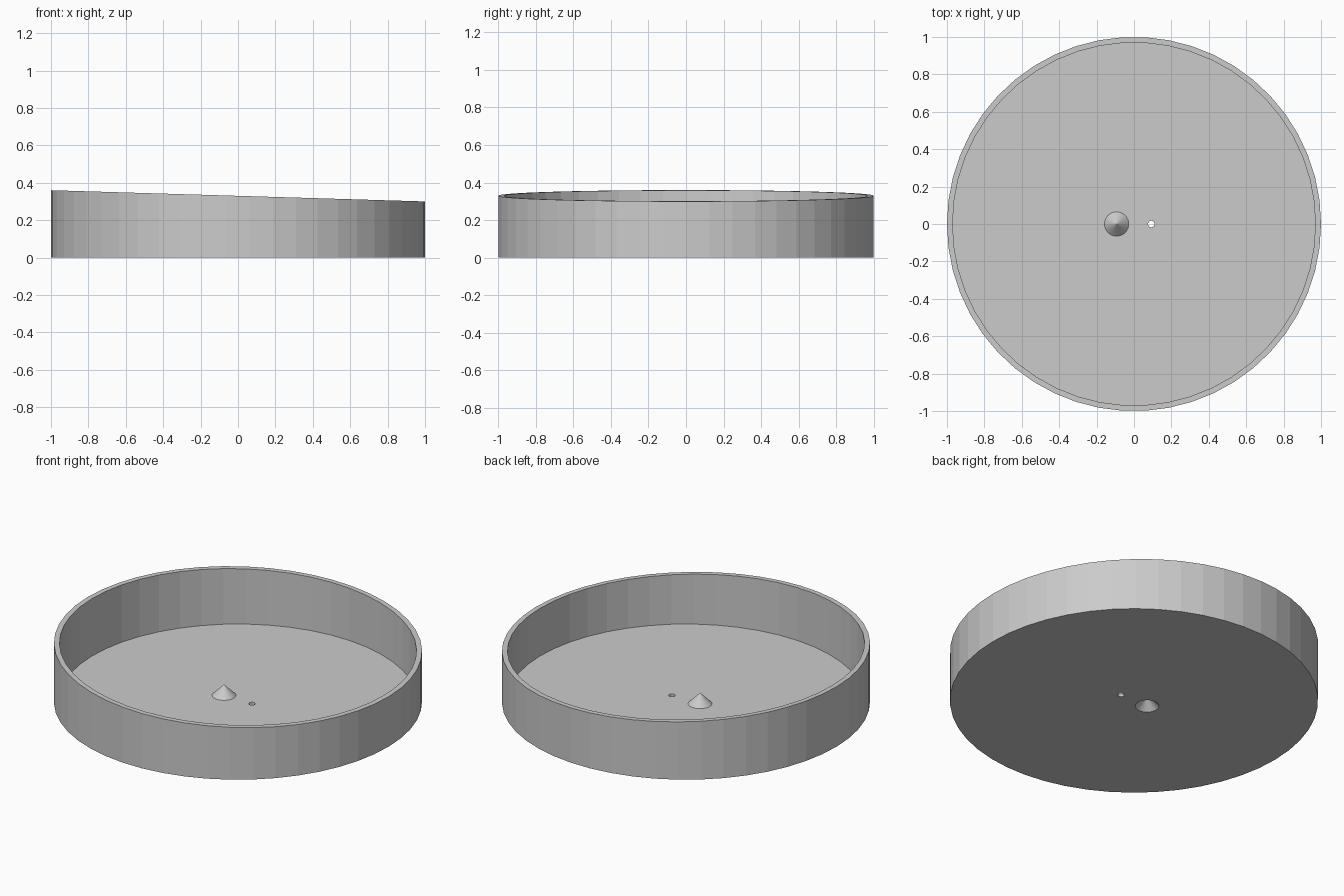
import bpy, bmesh
from math import cos, sin, tau

cube = bpy.data.objects.get("Cube")
if cube:
    bpy.data.objects.remove(cube)

FLOOR = 0.015      # floor thickness
SIDES = 50         # sides of the wall

# Single grey material
grey = bpy.data.materials.new("grey")
grey.use_nodes = True
colour = (0.6, 0.6, 0.6, 1)
grey.diffuse_color = colour
grey.node_tree.nodes["Principled BSDF"].inputs["Base Color"].default_value = colour

bm = bmesh.new()


def rim_height(x):
    return 0.33 - 0.03 * x


def ring(x, radius, sides, height):
    """Closed loop of vertices; height is a number or a function of x."""
    verts = []
    for i in range(sides):
        a = tau * i / sides
        px = x + radius * cos(a)
        z = height(px) if callable(height) else height
        verts.append(bm.verts.new((px, radius * sin(a), z)))
    return verts


def pairs(loop):
    return zip(loop, loop[1:] + loop[:1])


def bridge(lower, upper):
    for (a, b), (c, d) in zip(pairs(lower), pairs(upper)):
        bm.faces.new((a, b, d, c))


def cone(loop, x, z):
    tip = bm.verts.new((x, 0, z))
    for a, b in pairs(loop):
        bm.faces.new((a, b, tip))


def fill(*loops):
    """Flat sheet between an outer loop and the openings inside it."""
    edges = []
    for loop in loops:
        for a, b in pairs(loop):
            edges.append(bm.edges.get((a, b)) or bm.edges.new((a, b)))
    bmesh.ops.triangle_fill(bm, edges=edges, use_beauty=True)


# Wall with a slanted rim
outer_base = ring(0, 1, SIDES, 0)
outer_rim = ring(0, 1, SIDES, rim_height)
inner_rim = ring(0, 0.97, SIDES, rim_height)
inner_base = ring(0, 0.97, SIDES, FLOOR)
bridge(outer_base, outer_rim)
bridge(outer_rim, inner_rim)
bridge(inner_rim, inner_base)

# Hollow cone stud: raised above, dimpled underneath
CONE_X, CONE_R, CONE_H = -0.093, 0.065, 0.065
cone_low = ring(CONE_X, CONE_R, 30, 0)
cone_high = ring(CONE_X, CONE_R, 30, FLOOR)
cone(cone_low, CONE_X, CONE_H)
cone(cone_high, CONE_X, CONE_H + FLOOR)

# Small through hole
hole_low = ring(0.093, 0.018, 16, 0)
hole_high = ring(0.093, 0.018, 16, FLOOR)
bridge(hole_low, hole_high)

# Underside and floor
fill(outer_base, cone_low, hole_low)
fill(inner_base, cone_high, hole_high)

bmesh.ops.recalc_face_normals(bm, faces=bm.faces)
mesh = bpy.data.meshes.new("round_tray")
bm.to_mesh(mesh)
bm.free()
mesh.materials.append(grey)
tray = bpy.data.objects.new("round_tray", mesh)
bpy.context.collection.objects.link(tray)
